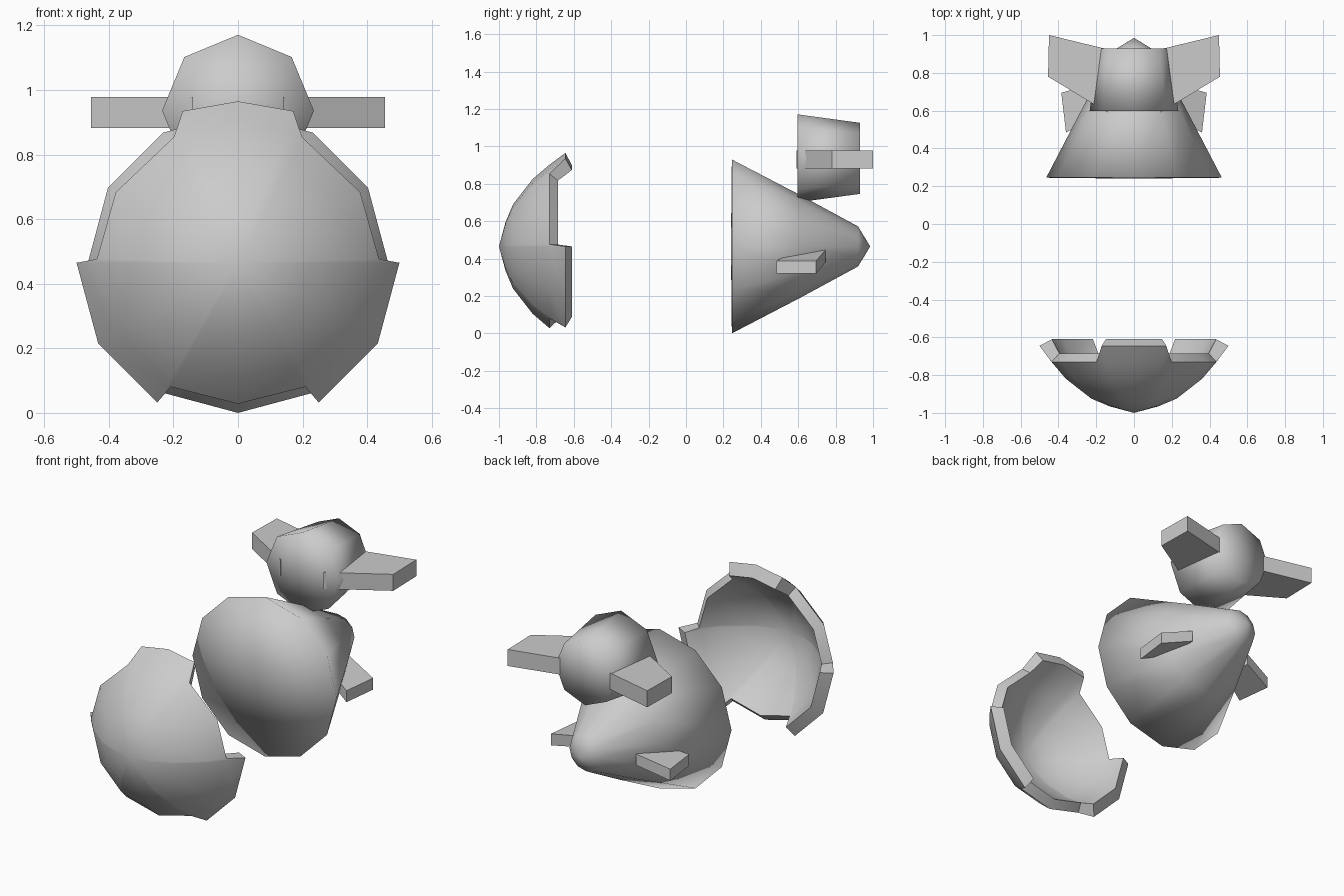
import bpy, bmesh
from math import sin, cos, radians

if "Cube" in bpy.data.objects:
    bpy.data.objects.remove(bpy.data.objects["Cube"])


def finish(name, bm, angle=None):
    """Weld, fix normals, link and smooth."""
    bmesh.ops.remove_doubles(bm, verts=bm.verts[:], dist=0.0005)
    bmesh.ops.recalc_face_normals(bm, faces=bm.faces[:])
    me = bpy.data.meshes.new(name)
    bm.to_mesh(me)
    bm.free()
    ob = bpy.data.objects.new(name, me)
    bpy.context.collection.objects.link(ob)
    bpy.ops.object.select_all(action='DESELECT')
    ob.select_set(True)
    bpy.context.view_layer.objects.active = ob
    if angle is None:
        bpy.ops.object.shade_smooth()
    else:
        bpy.ops.object.shade_smooth_by_angle(angle=radians(angle))
    return ob


def revolve(name, columns, cz, angle=None):
    """Skin (angle, [(radius, y), ...]) columns around a y-parallel axis."""
    bm = bmesh.new()
    grid = [[bm.verts.new((r * sin(radians(a)), y, cz + r * cos(radians(a))))
             for r, y in prof] for a, prof in columns]
    for i, col in enumerate(grid):
        nxt = grid[(i + 1) % len(grid)]
        for j in range(len(col) - 1):
            bm.faces.new((col[j], col[j + 1], nxt[j + 1], nxt[j]))
    return finish(name, bm, angle)


def limb(name, inner, outer):
    """Tapered box between two (x, y0, y1, z0, z1) ends; x may differ per edge."""
    bm = bmesh.new()
    ends = []
    for (xa, xb), y0, y1, z0, z1 in (inner, outer):
        ends.append([bm.verts.new(p) for p in
                     ((xa, y0, z0), (xb, y1, z0), (xb, y1, z1), (xa, y0, z1))])
    a, b = ends
    bm.faces.new(a)
    bm.faces.new(b)
    for i in range(4):
        k = (i + 1) % 4
        bm.faces.new((a[i], a[k], b[k], b[i]))
    # mirrored twin
    dup = bmesh.ops.duplicate(bm, geom=bm.verts[:] + bm.edges[:] + bm.faces[:])
    for v in dup["geom"]:
        if isinstance(v, bmesh.types.BMVert):
            v.co.x = -v.co.x
    return finish(name, bm, 40)


# Cracked eggshell: hollow dome whose rim alternates between long and short
outer = [(0, -1), (0.13, -0.965), (0.225, -0.925), (0.36, -0.82), (0.437, -0.73)]
inner = [(0.395, -0.685), (0.325, -0.775), (0.2, -0.875), (0.12, -0.915), (0, -0.945)]
long_rim = [(0.5, -0.645), (0.435, -0.61)]
short_rim = [(0.437, -0.73), (0.395, -0.685)]
half = [(0, 1), (20, 1), (27, 0), (60, 0), (88.5, 0), (90, 1),
        (120, 1), (150, 1), (151.5, 0), (180, 0)]
full = half + [(360 - a, s) for a, s in reversed(half[1:-1])]
revolve("eggshell",
        [(a, outer + (long_rim if s else short_rim) + inner) for a, s in full],
        0.465, 35)

# Pear-shaped body
body = [(0, 0.24), (0.465, 0.245), (0.275, 0.61), (0.107, 0.92), (0, 0.985)]
revolve("body", [(i * 30, body) for i in range(12)], 0.465)

# Eight-sided head
head = [(0, 0.597), (0.235, 0.597), (0.19, 0.93), (0, 0.93)]
revolve("head", [(i * 45, head) for i in range(8)], 0.936)

# Side flaps on the head and stubby legs on the body
limb("head_flaps", ((0.14, 0.14), 0.59, 0.925, 0.882, 0.978),
     ((0.455, 0.45), 0.78, 1.0, 0.882, 0.978))
limb("legs", ((0.18, 0.20), 0.57, 0.745, 0.38, 0.445),
     ((0.36, 0.385), 0.485, 0.695, 0.32, 0.387))
